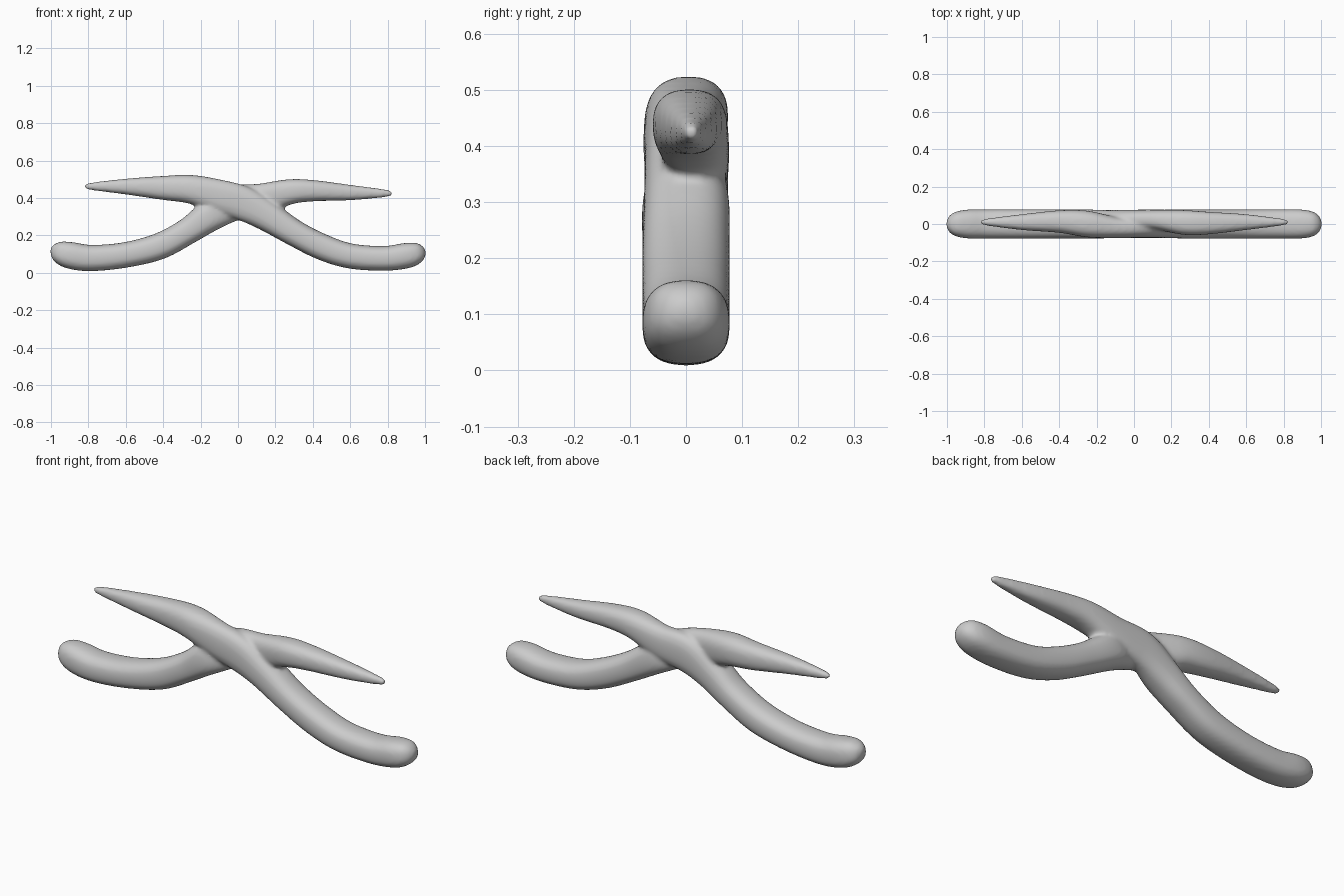
import bpy, bmesh
from math import cos, sin, tau, copysign
from mathutils import Vector

if "Cube" in bpy.data.objects:
    bpy.data.objects.remove(bpy.data.objects["Cube"])

SIDES, STEPS, POWER = 28, 6, 2 / 2.5


def spline(p, i, t):
    # Catmull-Rom blend of station tuples
    a, b = p[max(i - 1, 0)], p[i]
    c, d = p[i + 1], p[min(i + 2, len(p) - 1)]
    return [0.5 * (2 * q + (r - o) * t + (2 * o - 5 * q + 4 * r - s) * t * t
                   + (3 * q - o - 3 * r + s) * t ** 3) for o, q, r, s in zip(a, b, c, d)]


def loft(bm, stations):
    # stations: x, y, z, half height, half depth
    pts = [spline(stations, i, k / STEPS) for i in range(len(stations) - 1) for k in range(STEPS)]
    pts.append(list(stations[-1]))
    rings = []
    for i, (x, y, z, h, d) in enumerate(pts):
        p, q = pts[max(i - 1, 0)], pts[min(i + 1, len(pts) - 1)]
        t = Vector((q[0] - p[0], 0, q[2] - p[2])).normalized()
        up = Vector((-t.z, 0, t.x))
        ring = []
        for k in range(SIDES):
            c, s = cos(tau * k / SIDES), sin(tau * k / SIDES)
            c, s = copysign(abs(c) ** POWER, c), copysign(abs(s) ** POWER, s)
            ring.append(bm.verts.new(Vector((x, y, z)) + up * h * s + Vector((0, d * c, 0))))
        rings.append(ring)
    for a, b in zip(rings, rings[1:]):
        for k in range(SIDES):
            n = (k + 1) % SIDES
            bm.faces.new((a[k], a[n], b[n], b[k]))
    bm.faces.new(rings[0][::-1])
    bm.faces.new(rings[-1])


# Front lever: left jaw crossing to the right handle
front_lever = [
    (-0.815, .01, .457, .008, .008), (-0.79, .01, .462, .019, .018), (-0.6, .01, .461, .042, .042),
    (-0.4, .013, .454, .064, .060), (-0.25, .0, .446, .077, .071), (-0.1, -.018, .408, .09, .058),
    (0.03, -.016, .37, .092, .058), (.15, 0, .308, .083, .075), (.3, 0, .214, .071, .078),
    (.45, 0, .138, .070, .078), (.6, 0, .090, .067, .078), (.78, 0, .077, .066, .078),
    (.9, 0, .092, .068, .077), (.96, 0, .106, .056, .064), (.99, 0, .113, .034, .04),
    (1.003, 0, .116, .008, .01)]

# Back lever: right jaw crossing to the left handle
back_lever = [
    (.825, .01, .425, .008, .008), (.79, .01, .425, .02, .018), (.6, .01, .429, .041, .042),
    (.4, .005, .439, .057, .060), (.27, .008, .432, .068, .066), (.12, .022, .392, .085, .055),
    (-.03, .020, .37, .095, .056), (-.15, 0, .305, .085, .075), (-.27, 0, .222, .071, .078),
    (-.42, 0, .142, .071, .078), (-.6, 0, .096, .068, .078), (-.78, 0, .079, .070, .078),
    (-.89, 0, .092, .072, .077), (-.955, 0, .11, .06, .064), (-.988, 0, .12, .036, .04),
    (-1.003, 0, .123, .008, .01)]

bm = bmesh.new()
loft(bm, front_lever)
loft(bm, back_lever)
bmesh.ops.recalc_face_normals(bm, faces=bm.faces)
mesh = bpy.data.meshes.new("pliers_body")
bm.to_mesh(mesh)
bm.free()
body = bpy.data.objects.new("pliers_body", mesh)
bpy.context.collection.objects.link(body)

# Fuse the levers into one softly blended skin
fuse = body.modifiers.new("fuse", 'REMESH')
fuse.mode = 'VOXEL'
fuse.voxel_size = 0.009
fuse.use_smooth_shade = True
soften = body.modifiers.new("soften", 'SMOOTH')
soften.factor = 0.5
soften.iterations = 8
